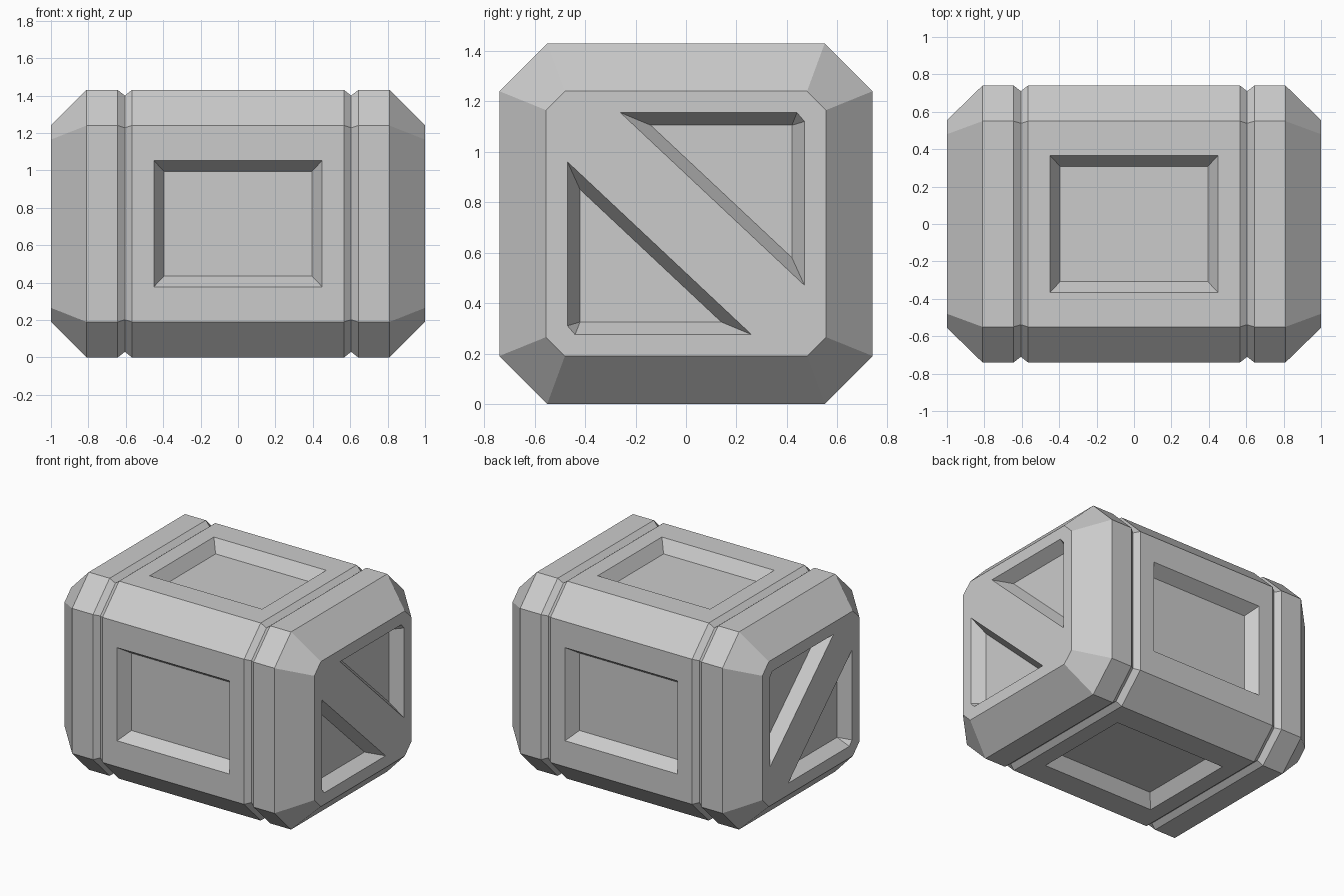
import bpy, bmesh
from mathutils import Vector

cube = bpy.data.objects.get("Cube")
if cube:
    bpy.data.objects.remove(cube, do_unlink=True)

MID = 0.715          # height of the crate's centre
HALF_Y = 0.74        # half depth of the crate
DEPTH = 0.085        # depth of every recess

grey = bpy.data.materials.new("crate grey")
grey.use_nodes = True
grey.diffuse_color = (0.6, 0.6, 0.6, 1)
grey.node_tree.nodes["Principled BSDF"].inputs["Base Color"].default_value = (0.6, 0.6, 0.6, 1)


def make_object(name, bm):
    bmesh.ops.recalc_face_normals(bm, faces=bm.faces)
    mesh = bpy.data.meshes.new(name)
    bm.to_mesh(mesh)
    bm.free()
    mesh.materials.append(grey)
    obj = bpy.data.objects.new(name, mesh)
    bpy.context.collection.objects.link(obj)
    return obj


def octagon(a, b, c):
    """Rectangle of half sizes a, b with corners cut by c."""
    quarter = [(a, b - c), (a - c, b)]
    right = quarter + [(-y, z) for y, z in reversed(quarter)]
    return right + [(-y, -z) for y, z in right]


# Crate shell: octagonal sections lofted along x, with two V grooves
full = (HALF_Y, MID, 0.19)
groove = (HALF_Y - 0.03, MID - 0.03, 0.172)
half = [(0.567, full), (0.605, groove), (0.643, full),
        (0.81, full), (1.0, (0.555, 0.525, 0.075))]
stations = [(-x, s) for x, s in reversed(half)] + half

bm = bmesh.new()
rings = [[bm.verts.new((x, y, z + MID)) for y, z in octagon(*s)] for x, s in stations]
for r, s in zip(rings, rings[1:]):
    for i in range(8):
        j = (i + 1) % 8
        bm.faces.new((r[i], r[j], s[j], s[i]))
bm.faces.new(rings[0])
bm.faces.new(rings[-1])
crate = make_object("crate", bm)

# Recess cutters: tapered plugs from the recess floor out past the surface
bm = bmesh.new()


def plug(outer, inner, place):
    """place(u, v, h) maps panel coordinates and height to the model."""
    points = []
    for o, i in zip(outer, inner):
        o, i = Vector((*o, 0)), Vector((*i, -DEPTH))
        points += [i, o + (o - i) * 0.4]
    verts = [bm.verts.new(place(*p)) for p in points]
    bmesh.ops.remove_doubles(bm, verts=verts, dist=0.0001)
    verts = [v for v in verts if v.is_valid]
    bmesh.ops.convex_hull(bm, input=verts)


def rect(a, b):
    return [(-a, -b), (a, -b), (a, b), (-a, b)]


tri_outer = [(-0.26, 0.44), (0.44, 0.44), (0.47, 0.405), (0.47, -0.245)]
tri_inner = [(-0.14, 0.39), (0.42, 0.39), (0.42, 0.39), (0.42, -0.135)]

for s in (-1, 1):
    # front/back and top/bottom rectangular panels
    plug(rect(0.45, 0.337), rect(0.395, 0.28),
         lambda u, v, h: (u, s * (HALF_Y + h), MID + v))
    plug(rect(0.45, 0.367), rect(0.395, 0.308),
         lambda u, v, h: (u, v, MID + s * (MID + h)))
    # paired triangles on each end, leaving a diagonal brace
    for t in (-1, 1):
        plug(tri_outer, tri_inner,
             lambda u, v, h: (s * (1 + h), t * u, MID + t * v))

bmesh.ops.dissolve_limit(bm, angle_limit=0.01, verts=bm.verts, edges=bm.edges)
cutter = make_object("recess_cutter", bm)
cutter.hide_render = True

# Cut the recesses and remove the helper
mod = crate.modifiers.new("recesses", 'BOOLEAN')
mod.operation = 'DIFFERENCE'
mod.solver = 'EXACT'
mod.object = cutter
bpy.context.view_layer.objects.active = crate
crate.select_set(True)
bpy.ops.object.modifier_apply(modifier=mod.name)
bpy.data.objects.remove(cutter, do_unlink=True)
